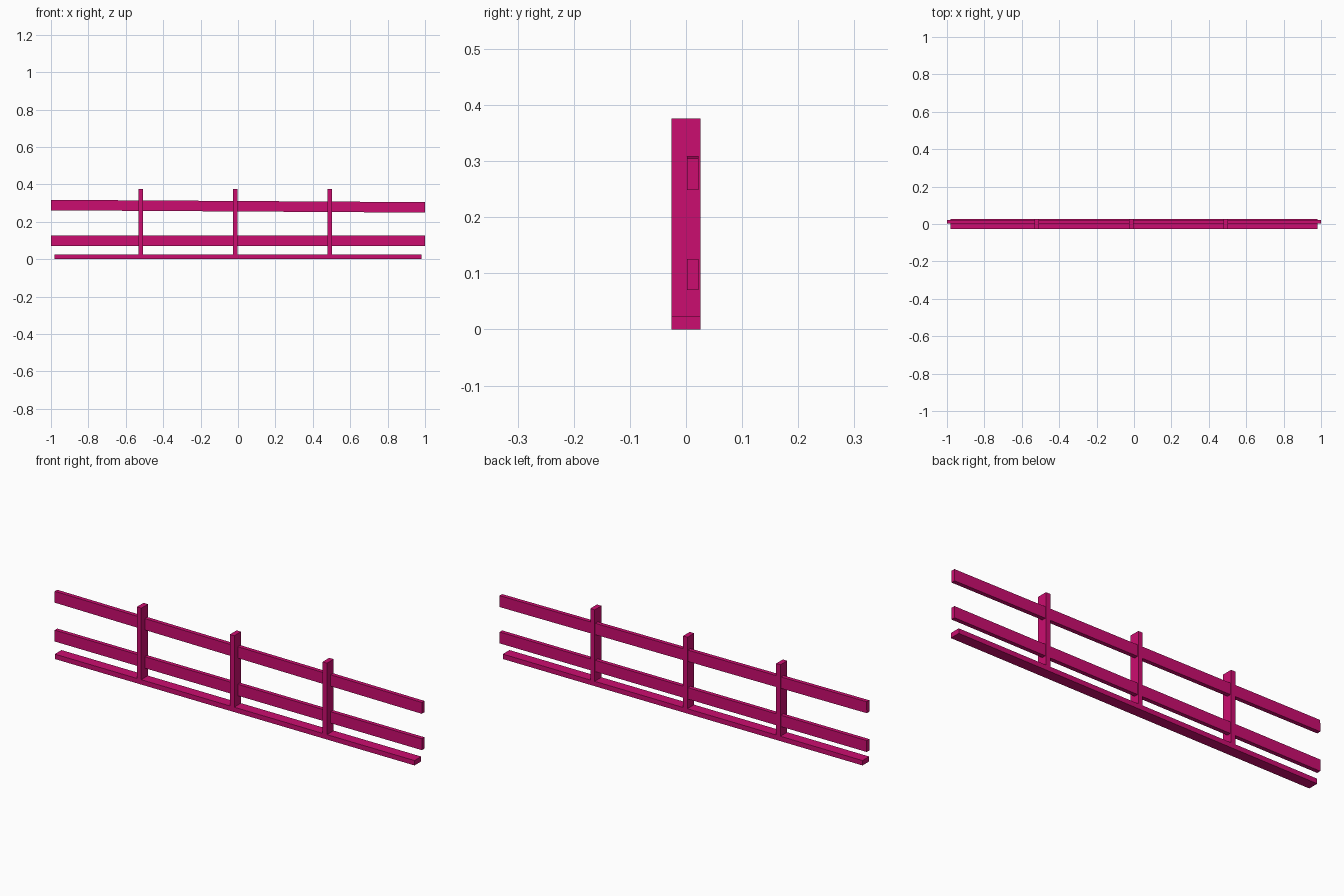
import bpy
import math

if "Cube" in bpy.data.objects:
    bpy.data.objects.remove(bpy.data.objects["Cube"])

paint = bpy.data.materials.new("magenta_paint")
paint.diffuse_color = (0.6, 0.004, 0.16, 1)
paint.use_nodes = True
paint.node_tree.nodes["Principled BSDF"].inputs["Base Color"].default_value = paint.diffuse_color


def box(name, center, size, tilt=0.0):
    """Box of a given size, tilted about the y axis."""
    bpy.ops.mesh.primitive_cube_add(size=1, location=center)
    ob = bpy.context.object
    ob.name = name
    ob.scale = size
    bpy.ops.object.transform_apply(location=False, rotation=False, scale=True)
    ob.rotation_euler.y = tilt
    ob.data.materials.append(paint)
    return ob


# Ground beam
box("base_beam", (0, 0, 0.012), (1.96, 0.052, 0.024))

# Upright posts standing on the beam
for i, x in enumerate((-0.521, -0.014, 0.491)):
    box(f"post_{i + 1}", (x, 0, 0.2), (0.024, 0.052, 0.352))

# Rails running through the posts; the upper one sags to the right
box("lower_rail", (0, 0.012, 0.098), (2.0, 0.02, 0.056))
box("upper_rail", (0, 0.012, 0.283), (2.0, 0.02, 0.056), math.atan(0.0062))
